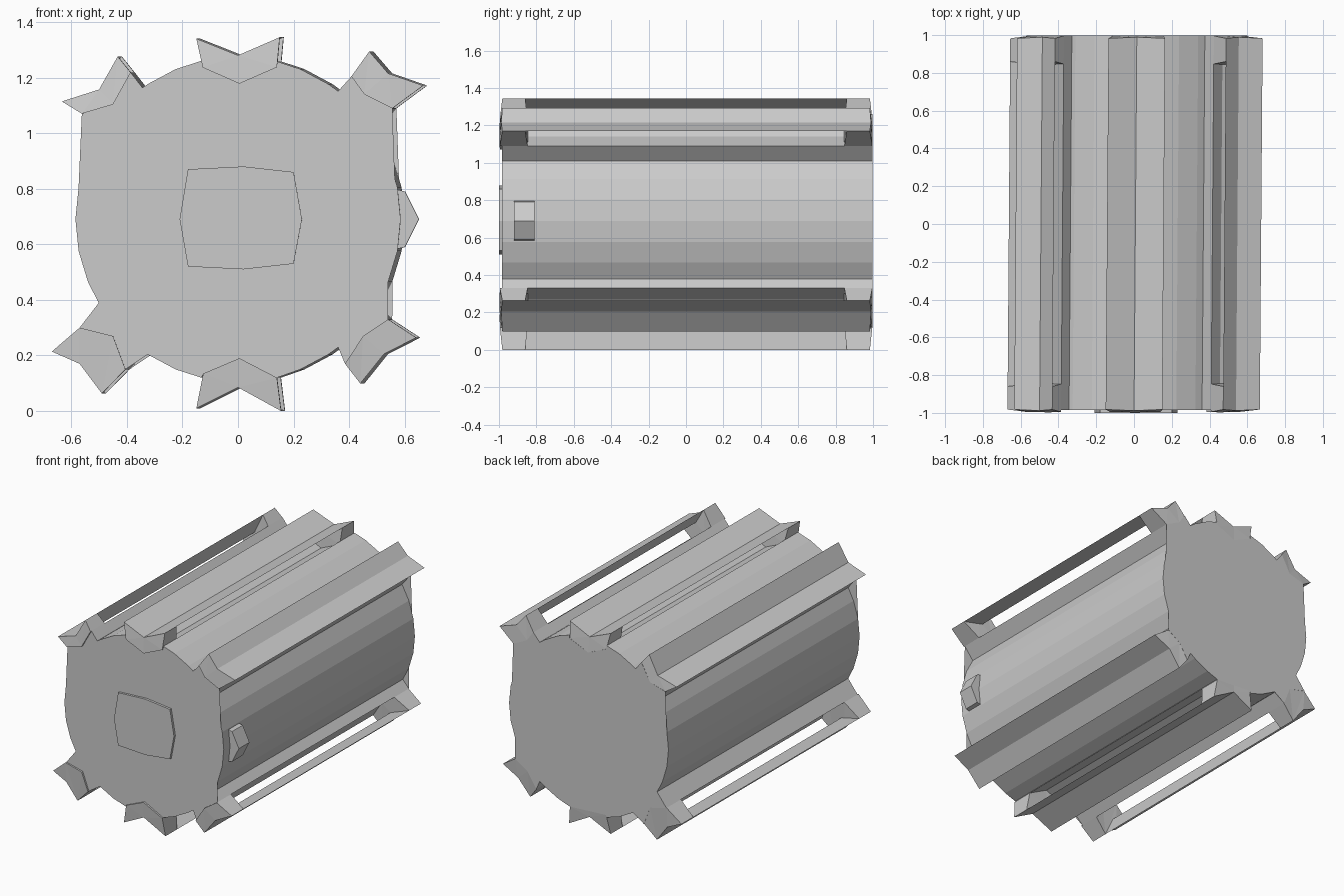
import bpy, bmesh, math
from mathutils import Vector

if "Cube" in bpy.data.objects:
    bpy.data.objects.remove(bpy.data.objects["Cube"])

CZ, R, SIDES = 0.69, 0.585, 32


def prism(name, profile, y0, y1, inset=None):
    """Extrude an (x, z) profile along y; inset pushes each end outward per point."""
    inset = inset or [0] * len(profile)
    bm = bmesh.new()

    def ring(y, sign):
        pts = [(p[0], y + sign * k, p[1]) for p, k in zip(profile, inset)]
        # the hull leans very slightly sideways toward the back
        return [bm.verts.new((x + 0.0075 * (yy + 1), yy, z)) for x, yy, z in pts]

    a, b = ring(y0, -1), ring(y1, 1)
    n = len(profile)
    for i in range(n):
        j = (i + 1) % n
        bm.faces.new((a[i], a[j], b[j], b[i]))
    caps = [bm.faces.new(a), bm.faces.new(b)]
    bmesh.ops.triangulate(bm, faces=caps)
    bmesh.ops.recalc_face_normals(bm, faces=bm.faces)
    me = bpy.data.meshes.new(name)
    bm.to_mesh(me)
    bm.free()
    ob = bpy.data.objects.new(name, me)
    bpy.context.collection.objects.link(ob)
    return ob


def circ(deg):
    t = math.radians(deg)
    return (R * math.cos(t), CZ + R * math.sin(t))


# Each rail: start/end angle on hull, outer chevron (tip, notch, tip), seat groove
rails = [
    ("upper_right", 33, 52, [(.666, 1.171), (.54, 1.215), (.472, 1.294)],
     [(.555, 1.089), (.454, 1.14), (.408, 1.204)]),
    ("top", 76, 103, [(.15, 1.345), (0, 1.28), (-.15, 1.34)],
     [(.14, 1.237), (.005, 1.178), (-.127, 1.236)]),
    ("upper_left", 126, 149, [(-.433, 1.276), (-.5, 1.157), (-.634, 1.114)],
     [(-.386, 1.218), (-.45, 1.103), (-.562, 1.07)]),
    ("lower_left", 211, 234, [(-.67, .214), (-.57, .17), (-.49, .063)],
     [(-.57, .30), (-.45, .27), (-.405, .15)]),
    ("bottom", 257, 284, [(-.15, .01), (0, .085), (.155, 0)],
     [(-.125, .135), (.005, .19), (.14, .12)]),
    ("lower_right", 308, 328, [(.44, .099), (.525, .205), (.641, .264)],
     [(.385, .17), (.45, .27), (.54, .33)]),
]

# Hull: 32-sided drum with a raised or sunken V seat under every rail
outline = []
for i, (name, s, e, outer, seat) in enumerate(rails):
    outline += [circ(s)] + seat + [circ(e)]
    nxt = rails[(i + 1) % 6][1] + (360 if i == 5 else 0)
    step = 360 / SIDES
    outline += [circ(k * step) for k in range(SIDES * 2)
                if e + 2 < k * step < nxt - 2]
prism("hull", outline, -0.985, 0.998)

# Thin chevron rails held off the hull by a bracket at each end
for name, s, e, outer, seat in rails:
    inner = Vector(outer[1]).lerp(Vector(seat[1]), 0.2)
    prism(name + "_rail", outer + [tuple(inner)], -0.97, 0.97)
    block = outer + seat[::-1]
    flare = [0, 0.006, 0, 0.013, 0.015, 0.013]
    prism(name + "_front_bracket", block, -0.982, -0.86, [f if f else 0 for f in flare])
    prism(name + "_back_bracket", block, 0.86, 0.983, flare)

# Shallow panel on the front face
prism("front_panel", [(-.18, .87), (.02, .88), (.2, .86), (.23, .69),
                      (.2, .53), (.02, .51), (-.18, .52), (-.21, .69)], -1.0, -0.98)

# Pointed hatch on the right side
prism("side_hatch", [(.56, .8), (.6, .79), (.65, .69), (.6, .59), (.56, .58)],
      -0.92, -0.81)
